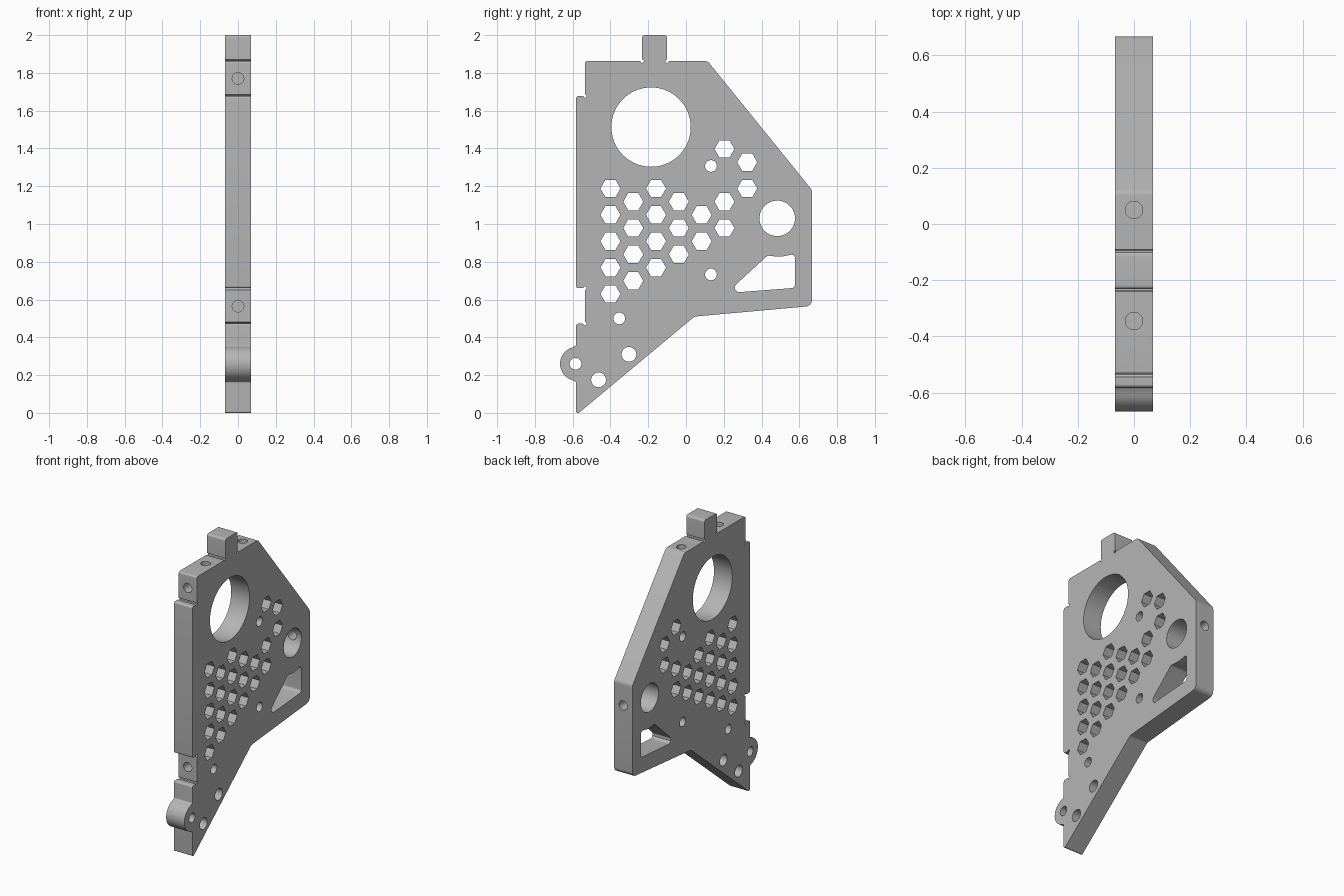
import bpy, bmesh, math
from mathutils import Vector, Matrix

cube = bpy.data.objects.get("Cube")
if cube:
    bpy.data.objects.remove(cube, do_unlink=True)

HALF = 0.068          # half thickness of the plate

metal = bpy.data.materials.new("plain grey")
metal.use_nodes = True
grey = (0.46, 0.46, 0.46, 1)
metal.diffuse_color = grey
metal.node_tree.nodes["Principled BSDF"].inputs["Base Color"].default_value = grey


def circle(y, z, r, n=32, start=0.0, sweep=360.0):
    steps = n if sweep == 360 else n - 1
    angles = [math.radians(start + sweep * i / steps) for i in range(n)]
    return [(y + r * math.cos(a), z + r * math.sin(a)) for a in angles]


def rounded(corners, steps=6):
    """Polygon whose corners (y, z, radius) are replaced by arcs."""
    out = []
    for i, (y, z, r) in enumerate(corners):
        p = Vector((y, z))
        if r == 0:
            out.append((y, z))
            continue
        a = (Vector(corners[i - 1][:2]) - p).normalized()
        b = (Vector(corners[(i + 1) % len(corners)][:2]) - p).normalized()
        half = a.angle(b) / 2
        centre = p + (a + b).normalized() * (r / math.sin(half))
        tangent = r / math.tan(half)
        u, v = p + a * tangent - centre, p + b * tangent - centre
        for k in range(steps + 1):
            d = u.lerp(v, k / steps).normalized()
            out.append(tuple(centre + d * r))
    return out


def add_prism(bm, points, half):
    face = bm.faces.new([bm.verts.new((-half, y, z)) for y, z in points])
    res = bmesh.ops.extrude_face_region(bm, geom=[face], use_keep_orig=True)
    moved = [g for g in res["geom"] if isinstance(g, bmesh.types.BMVert)]
    bmesh.ops.translate(bm, verts=moved, vec=(2 * half, 0, 0))


def add_drill(bm, start, direction, depth, r=0.031):
    d = Vector(direction)
    turn = d.to_track_quat('Z', 'Y').to_matrix().to_4x4()
    # begins a little outside the surface
    mid = Vector(start) + d * (depth - 0.03) / 2
    bmesh.ops.create_cone(bm, cap_ends=True, segments=24, radius1=r, radius2=r,
                          depth=depth + 0.03, matrix=Matrix.Translation(mid) @ turn)


def make_object(name, bm):
    bmesh.ops.recalc_face_normals(bm, faces=bm.faces[:])
    mesh = bpy.data.meshes.new(name)
    bm.to_mesh(mesh)
    bm.free()
    mesh.materials.append(metal)
    obj = bpy.data.objects.new(name, mesh)
    bpy.context.collection.objects.link(obj)
    return obj


# Plate outline with locating steps, top tab and round lug
EDGE, STEP, TOP = -0.582, -0.535, 1.862
lug = [(y, z, 0) for y, z in circle(-0.577, 0.26, 0.09, 24, 255, -150)]
outline = rounded(
    [(-0.567, 0, 0.008), (EDGE, 0, 0.008), (EDGE, 0.163, 0.006)] + lug +
    [(EDGE, 0.357, 0.006), (EDGE, 0.472, 0.012), (STEP, 0.472, 0),
     (STEP, 0.66, 0), (EDGE, 0.66, 0.012), (EDGE, 1.677, 0.012),
     (STEP, 1.677, 0), (STEP, TOP, 0.012), (-0.232, TOP, 0),
     (-0.232, 2, 0.014), (-0.1, 2, 0.014), (-0.1, TOP, 0),
     (0.115, TOP, 0.03), (0.667, 1.18, 0.04), (0.667, 0.566, 0.035),
     (0.045, 0.51, 0.03)])
bm = bmesh.new()
add_prism(bm, outline, HALF)
plate = make_object("bracket_plate", bm)

# Openings through the plate
bm = bmesh.new()
openings = [circle(-0.185, 1.513, 0.21, 72), circle(0.483, 1.03, 0.094, 48)]
for y, z, r in [(0.132, 1.307, 0.031), (0.132, 0.733, 0.031), (-0.353, 0.5, 0.031),
                (-0.302, 0.31, 0.039), (-0.463, 0.175, 0.039), (-0.585, 0.26, 0.031)]:
    openings.append(circle(y, z, r))

# Honeycomb: rows cut in each column
columns = [(0, 2, 4, 6, 8), (1, 3, 5, 7), (0, 2, 4, 6), (1, 3, 5), (2, 4), (-3, 1, 3), (-2, 0)]
for c, rows in enumerate(columns):
    for row in rows:
        openings.append(circle(-0.4 + 0.1207 * c, 1.188 - 0.0698 * row, 0.053, 6))

# Four-sided window with a top edge that bows around the round opening
openings.append(rounded([(0.215, 0.634, 0.024), (0.432, 0.833, 0.02), (0.498, 0.825, 0.15),
                         (0.577, 0.842, 0.018), (0.577, 0.662, 0.02)]))

# Small relief grooves in the inner corners
for y, z in [(STEP, 0.472), (STEP, 0.66), (STEP, 1.677), (-0.232, TOP), (-0.1, TOP)]:
    openings.append(circle(y, z, 0.009, 12))
for points in openings:
    add_prism(bm, points, HALF + 0.05)
opening_cutter = make_object("opening_cutter", bm)

# Screw holes drilled into the narrow edges
bm = bmesh.new()
add_drill(bm, (0, STEP, 1.77), (0, 1, 0), 0.15)
add_drill(bm, (0, STEP, 0.565), (0, 1, 0), 0.17)
add_drill(bm, (0, -0.345, TOP), (0, 0, -1), 0.15)
add_drill(bm, (0, 0.05, TOP), (0, 0, -1), 0.15)
add_drill(bm, (0, 0.667, 1.03), (0, -1, 0), 0.13)
drill_cutter = make_object("drill_cutter", bm)

# Cut everything, then drop the cutters
bpy.ops.object.select_all(action='DESELECT')
bpy.context.view_layer.objects.active = plate
plate.select_set(True)
for cutter in (opening_cutter, drill_cutter):
    cutter.hide_render = True
    mod = plate.modifiers.new(cutter.name, 'BOOLEAN')
    mod.operation = 'DIFFERENCE'
    mod.solver = 'EXACT'
    mod.object = cutter
    bpy.ops.object.modifier_apply(modifier=mod.name)
    bpy.data.objects.remove(cutter, do_unlink=True)
bpy.ops.object.shade_smooth_by_angle(angle=math.radians(30))
